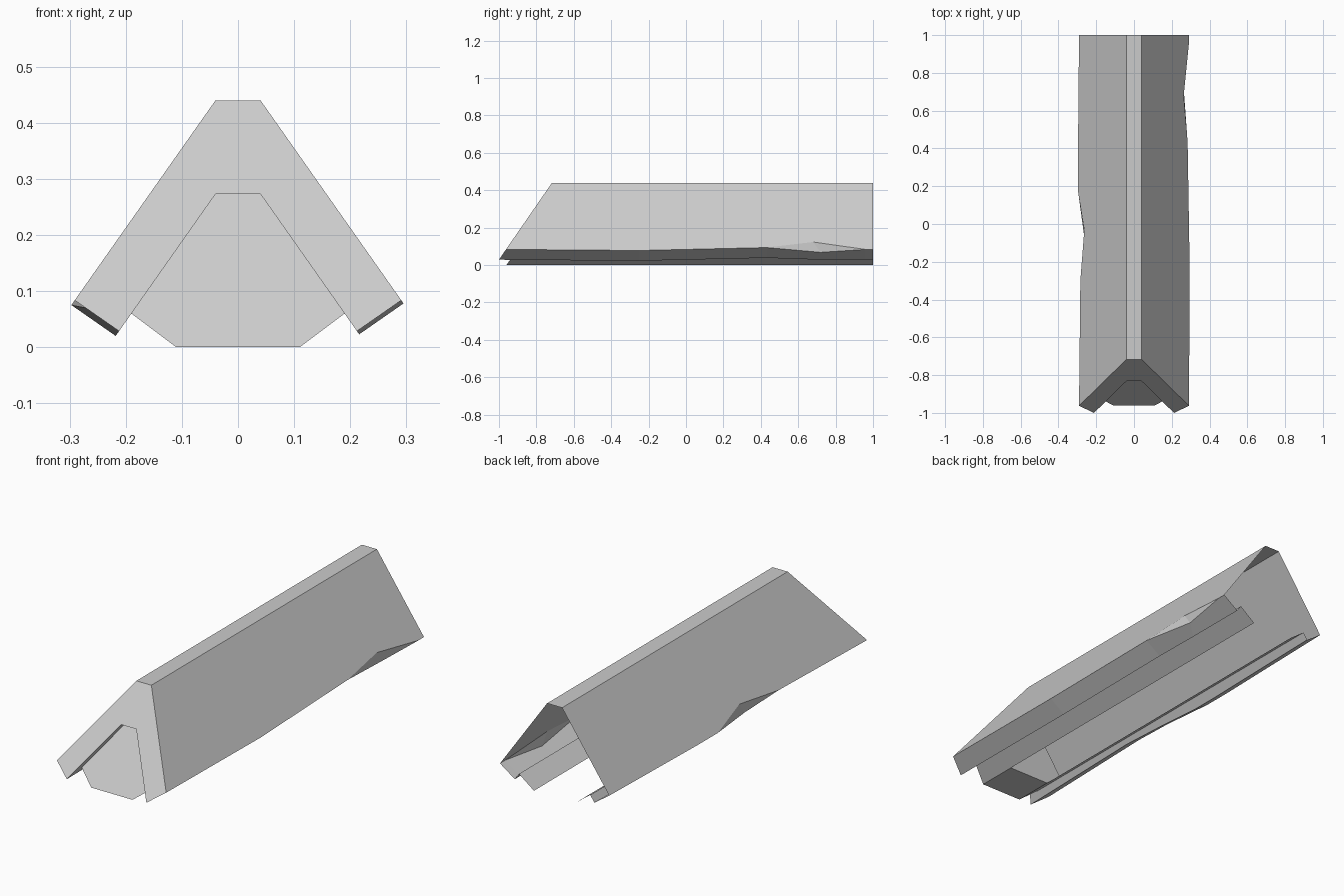
import bpy
import bmesh
from mathutils import Vector

cube = bpy.data.objects.get("Cube")
if cube:
    bpy.data.objects.remove(cube, do_unlink=True)

grey = bpy.data.materials.new("Plain grey")
grey.use_nodes = True
grey.diffuse_color = (0.6, 0.6, 0.6, 1)
grey.node_tree.nodes["Principled BSDF"].inputs["Base Color"].default_value = (0.6, 0.6, 0.6, 1)

# Main section points, as (x, z) on the left half
RIDGE, PEAK = (0.04, 0.44), (0.04, 0.273)
LEDGE, FLOOR = (0.19, 0.06), (0.11, 0.0)
BACK, WALL_BACK = 1.0, -0.76
PITCH, RAKE = 1.42, 0.69


def rake_y(z, recess=0.0):
    """Depth of the leaning front at height z."""
    return -1.02 + RAKE * z + recess


def slope_z(x):
    return RIDGE[1] - (x - RIDGE[0]) * PITCH


def at(p, y, side=1):
    return Vector((side * p[0], y, p[1]))


def front(p, side=1, recess=0.0):
    return at(p, rake_y(p[1], recess), side)


def build(name, faces):
    bm = bmesh.new()
    for face in faces:
        bm.faces.new([bm.verts.new(v) for v in face])
    bmesh.ops.remove_doubles(bm, verts=bm.verts[:], dist=0.0005)
    bmesh.ops.recalc_face_normals(bm, faces=bm.faces[:])
    mesh = bpy.data.meshes.new(name)
    bm.to_mesh(mesh)
    bm.free()
    mesh.materials.append(grey)
    obj = bpy.data.objects.new(name, mesh)
    bpy.context.collection.objects.link(obj)


def eave(x):
    """Outer and inner edge of the eave."""
    z = slope_z(x)
    return (x, z), (x - 0.079, z - 0.055)


def roof_side(name, side, stations):
    """Slope, uneven eave with one chipped notch, and inner ledge."""
    faces, slope, outer, inner = [], [], [], []
    for y, x, chipped in stations:
        o, i = eave(x)
        if y is None:
            po, pi = front(o, side), front(i, side)
        else:
            po, pi = at(o, y, side), at(i, y, side)
        if chipped:
            slope.append(at((0.263, slope_z(0.263)), y, side))
            po = at((0.263, o[1] - 0.017), y + 0.04 * side, side)
        else:
            slope.append(po)
        outer.append(po)
        inner.append(pi)
    faces.append([front(RIDGE, side)] + slope + [at(RIDGE, BACK, side)])
    for k in range(len(stations) - 1):
        faces.append([outer[k], outer[k + 1], inner[k + 1], inner[k]])
        # Broken faces of the notch
        if stations[k][2] or stations[k + 1][2]:
            hole = [slope[k], slope[k + 1], outer[k + 1], outer[k]]
            faces.append([v for n, v in enumerate(hole) if v not in hole[:n]])
    # Upright return behind the eave and the ledge below it
    top = [at(LEDGE, v.y, side) for v in inner]
    top[0] = front(LEDGE, side)
    for k in range(len(inner) - 1):
        faces.append([inner[k], inner[k + 1], top[k + 1], top[k]])
    faces.append([front(LEDGE, side, 0.06), at(LEDGE, BACK, side),
                  at(FLOOR, BACK, side), front(FLOOR, side, 0.06)])
    build(name, faces)


# Each station is (depth, eave half-width, chipped); None is the front edge
roof_side("left_roof_slope", 1, [
    (None, 0.291, False), (-0.25, 0.295, False), (0.43, 0.284, False),
    (0.68, 0.29, True), (0.96, 0.291, False), (BACK, 0.291, False)])
roof_side("right_roof_slope", -1, [
    (None, 0.291, False), (-0.30, 0.284, False), (-0.03, 0.29, True),
    (0.18, 0.297, False), (0.32, 0.297, False), (BACK, 0.291, False)])

# Flat ridge
build("ridge", [[front(RIDGE), at(RIDGE, BACK), at(RIDGE, BACK, -1), front(RIDGE, -1)]])

# Leaning front border and the edge of its opening
o, i = eave(0.291)
border = [[front(RIDGE), front(RIDGE, -1), front(PEAK, -1), front(PEAK)],
          [front(PEAK, 1), front(PEAK, -1), front(PEAK, -1, 0.06), front(PEAK, 1, 0.06)]]
for s in (1, -1):
    border.append([front(RIDGE, s), front(o, s), front(i, s), front(PEAK, s)])
    border.append([front(PEAK, s), front(LEDGE, s),
                   front(LEDGE, s, 0.06), front(PEAK, s, 0.06)])
build("front_border", border)

# Recessed front panel with its floor and back
section = [(PEAK, 1), (LEDGE, 1), (FLOOR, 1), (FLOOR, -1), (LEDGE, -1), (PEAK, -1)]
panel = [front(p, s, 0.06) for p, s in section]
rear = [at(p, WALL_BACK, s) for p, s in section]
faces = [panel, rear]
for k in (0, 2, 4, 5):
    n = (k + 1) % len(section)
    faces.append([panel[k], panel[n], rear[n], rear[k]])
build("front_panel", faces)
